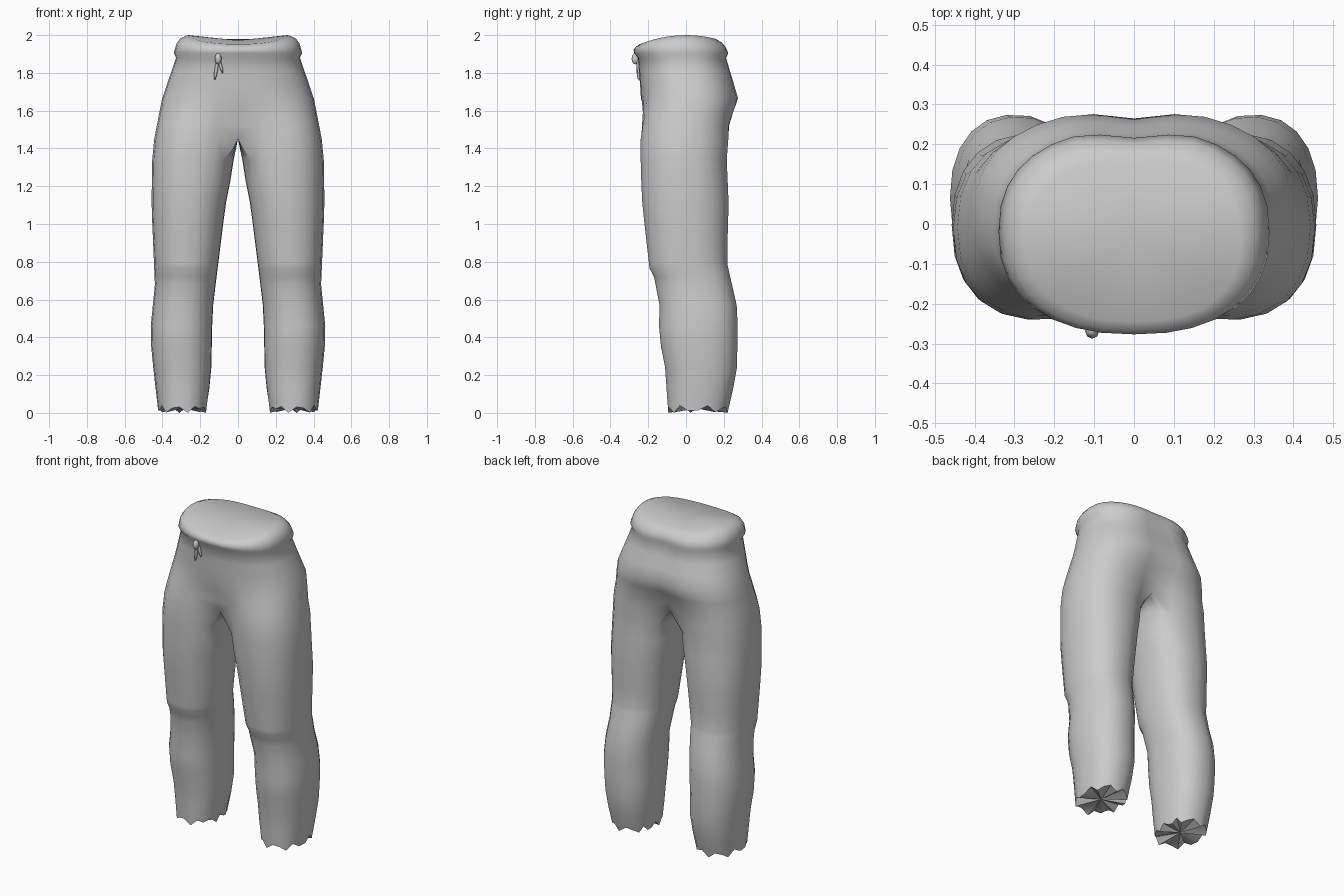
import bpy, bmesh, math

if "Cube" in bpy.data.objects:
    bpy.data.objects.remove(bpy.data.objects["Cube"])

cloth = bpy.data.materials.new("grey_cloth")
cloth.diffuse_color = (0.6, 0.6, 0.6, 1)
cloth.use_nodes = True
cloth.node_tree.nodes["Principled BSDF"].inputs["Base Color"].default_value = cloth.diffuse_color

OUT, INNER = 16, 8          # steps around the outer wrap and the inner leg
N = OUT + INNER
CROTCH_Z, BAND_Z = 1.45, 1.88

# silhouettes as (height, offset)
OUTSEAM = [(0, .42), (.2, .445), (.42, .466), (.68, .44), (1.1, .458),
           (1.4, .453), (1.66, .403), (1.88, .328)]
INSEAM = [(0, .17), (.2, .142), (.54, .135), (.7, .116), (1.1, .066),
          (1.25, .036), (1.38, .017), (1.45, 0)]
FRONT = [(0, -.095), (.25, -.112), (.42, -.148), (.54, -.135), (.72, -.17),
         (.765, -.194), (1.1, -.232), (1.3, -.241), (1.7, -.24), (1.88, -.255)]
BACK = [(0, .215), (.2, .27), (.54, .276), (.8, .217), (1.1, .227),
        (1.38, .215), (1.52, .235), (1.66, .287), (1.88, .224)]
# waistband: height, half width, front, back
BAND = [(1.905, .34, -.275, .236), (1.955, .326, -.277, .222),
        (1.985, .305, -.268, .2), (2, .268, -.245, .165)]


def at(curve, z):
    """Read a silhouette at height z."""
    for (z0, v0), (z1, v1) in zip(curve, curve[1:]):
        if z <= z1:
            return v0 + (v1 - v0) * (z - z0) / (z1 - z0)
    return curve[-1][1]


def clamp(v):
    return min(1, max(0, v))


def spow(v, e):
    return math.copysign(abs(v) ** e, v)


def ring_point(ring, i):
    """Point i of a section, blended from a leg oval to half a pelvis oval."""
    z, x0, x1, yf, yb = ring
    k = clamp((z - CROTCH_Z) / .22)
    cx, rx, cy, ry = (x0 + x1) / 2, (x1 - x0) / 2, (yf + yb) / 2, (yb - yf) / 2
    if i <= OUT:
        t = math.radians(-135 + 270 * i / OUT)
        p = math.radians(-90 + 180 * i / OUT)
    else:
        t, p = math.radians(135 + 90 * (i - OUT) / INNER), 0
    lx, ly = cx + rx * spow(math.cos(t), .88), cy + ry * spow(math.sin(t), .88)
    px, py = x1 * spow(math.cos(p), .84), cy + ry * spow(math.sin(p), .84)
    if p > 0:                                # dent at the centre back
        py -= .02 * k * clamp(1 - px / .14) * clamp((2.02 - z) / .05)
    x, y = lx + (px - lx) * k, ly + (py - ly) * k
    if z > CROTCH_Z - .001 and (i == 0 or i >= OUT):
        x = 0
    if z > BAND_Z + .03:                     # rim dips towards front and back
        z -= .05 * (y / .25) ** 2 * (z - 1.905) / .095
    if z < .05:                              # ragged cuff
        z = .02 + .02 * math.sin(i * 2.3)
    return x, y, z


# section heights, with extra rows for the knee fold
heights = sorted([.02 + .11 * i for i in range(13)] + [.72, .765, CROTCH_Z])
crotch = len(heights) - 1
heights += [CROTCH_Z + (BAND_Z - CROTCH_Z) * i / 6 for i in range(1, 7)]
rings = [(z, at(INSEAM, z), at(OUTSEAM, z), at(FRONT, z), at(BACK, z)) for z in heights]
rings += [(z, 0, w, f, b) for z, w, f, b in BAND]

# trousers: one leg and half the pelvis, mirrored
bm = bmesh.new()
rows = []
for r, ring in enumerate(rings):
    count = N if r <= crotch else OUT + 1
    rows.append([bm.verts.new(ring_point(ring, i)) for i in range(count)])
for r in range(len(rows) - 1):
    a, b = rows[r], rows[r + 1]
    for i in range(N if r < crotch else OUT):
        j = (i + 1) % N
        bm.faces.new((a[i], a[j], b[j], b[i]))

# cuff closure
centre = bm.verts.new((.295, .06, .025))
for i in range(N):
    bm.faces.new((rows[0][(i + 1) % N], rows[0][i], centre))
# waist closure
centre = bm.verts.new((0, -.04, 1.972))
for i in range(OUT):
    bm.faces.new((rows[-1][i], rows[-1][i + 1], centre))
mesh = bpy.data.meshes.new("trousers")
bm.to_mesh(mesh)
bm.free()
mesh.materials.append(cloth)
trousers = bpy.data.objects.new("trousers", mesh)
bpy.context.collection.objects.link(trousers)
mirror = trousers.modifiers.new("mirror", 'MIRROR')
mirror.use_clip = True
mirror.merge_threshold = .0005


def ball(name, loc, scale, tilt=0):
    bpy.ops.mesh.primitive_uv_sphere_add(segments=8, ring_count=6, location=loc,
                                         rotation=(0, tilt, 0))
    ob = bpy.context.object
    ob.name = name
    ob.scale = scale
    ob.data.materials.append(cloth)
    return ob


# drawstring: knot and two hanging ends
parts = [trousers,
         ball("drawstring_knot", (-.105, -.268, 1.875), (.018, .02, .03)),
         ball("drawstring_end_long", (-.115, -.25, 1.82), (.009, .012, .06), .15),
         ball("drawstring_end_short", (-.092, -.25, 1.84), (.008, .012, .045), -.25)]

bpy.ops.object.select_all(action='DESELECT')
for ob in parts:
    ob.select_set(True)
bpy.context.view_layer.objects.active = trousers
bpy.ops.object.shade_smooth_by_angle(angle=math.radians(50))
